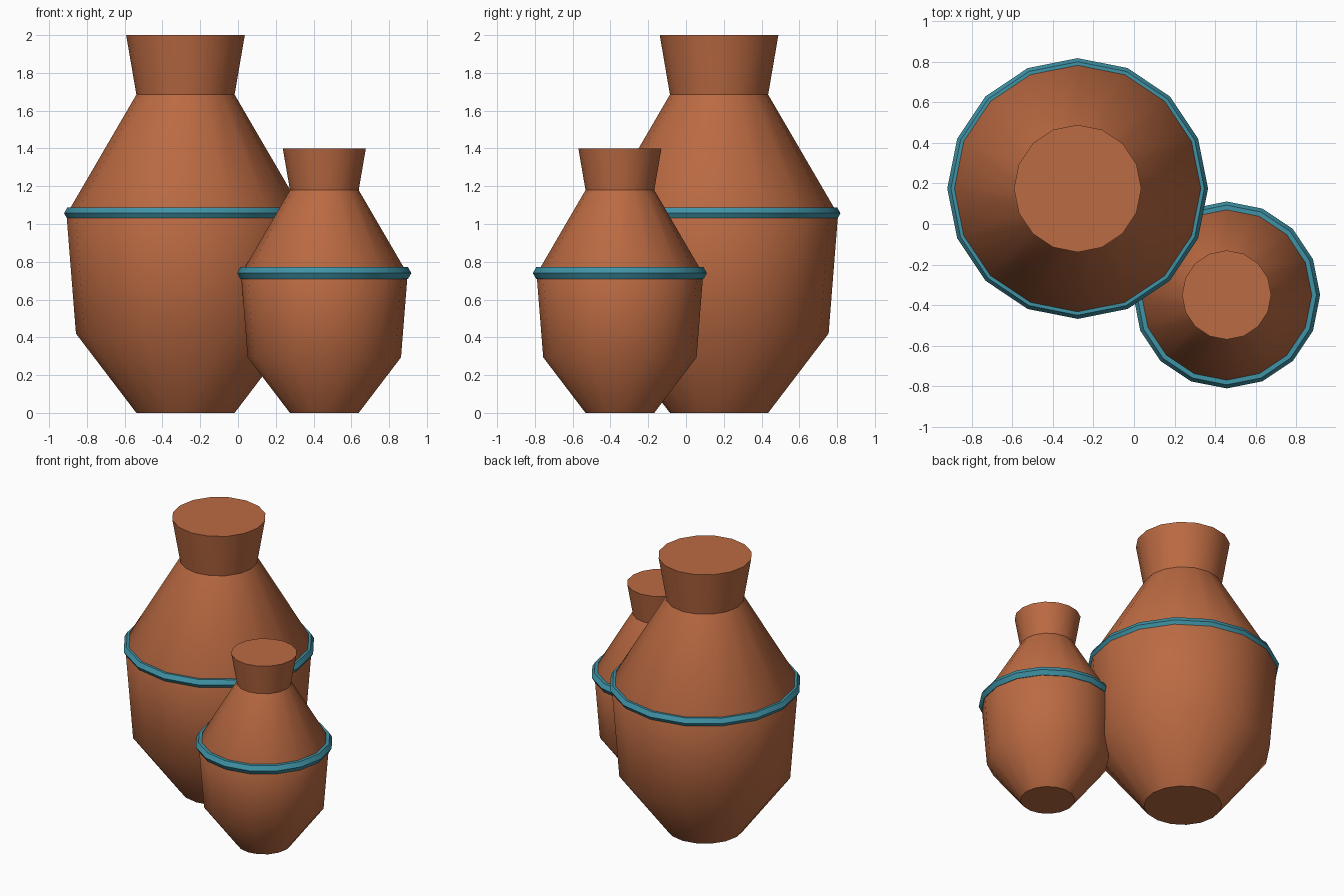
import bpy
import bmesh
from math import pi, radians
from mathutils import Vector

cube = bpy.data.objects.get("Cube")
if cube:
    bpy.data.objects.remove(cube, do_unlink=True)

SIDES = 16
# Pot outline as (radius, height), from base to rim
PROFILE = [(0.26, 0), (0.58, 0.42), (0.63, 1.05), (0.26, 1.685), (0.314, 2)]


def make_material(name, color):
    mat = bpy.data.materials.new(name)
    mat.use_nodes = True
    mat.diffuse_color = color
    mat.node_tree.nodes["Principled BSDF"].inputs["Base Color"].default_value = color
    return mat


def shade(obj):
    bpy.ops.object.select_all(action="DESELECT")
    obj.select_set(True)
    bpy.context.view_layer.objects.active = obj
    bpy.ops.object.shade_smooth_by_angle(angle=radians(37))


def add_pot(name, location, scale):
    # Lathe the outline, then cap the base and mouth
    bm = bmesh.new()
    verts = [bm.verts.new((r * scale, 0, z * scale)) for r, z in PROFILE]
    edges = [bm.edges.new(pair) for pair in zip(verts, verts[1:])]
    bmesh.ops.spin(bm, geom=verts + edges, axis=(0, 0, 1), cent=(0, 0, 0),
                   angle=2 * pi, steps=SIDES)
    bmesh.ops.remove_doubles(bm, verts=bm.verts, dist=0.001)
    bmesh.ops.holes_fill(bm, edges=[e for e in bm.edges if e.is_boundary], sides=0)
    bmesh.ops.recalc_face_normals(bm, faces=bm.faces)
    mesh = bpy.data.meshes.new(name)
    bm.to_mesh(mesh)
    bm.free()
    mesh.materials.append(terracotta)
    pot = bpy.data.objects.new(name, mesh)
    pot.location = location
    bpy.context.collection.objects.link(pot)
    shade(pot)

    # Band around the shoulder
    bpy.ops.mesh.primitive_torus_add(
        major_segments=SIDES, minor_segments=6,
        major_radius=0.607 * scale, minor_radius=0.036,
        location=Vector(location) + Vector((0, 0, 1.057 * scale)))
    band = bpy.context.object
    band.name = name + "_band"
    band.data.materials.append(teal)
    shade(band)


terracotta = make_material("terracotta", (0.50, 0.145, 0.055, 1))
teal = make_material("teal glaze", (0.05, 0.29, 0.38, 1))

add_pot("large_pot", (-0.278, 0.175, 0), 1)
add_pot("small_pot", (0.457, -0.35, 0), 0.7)
